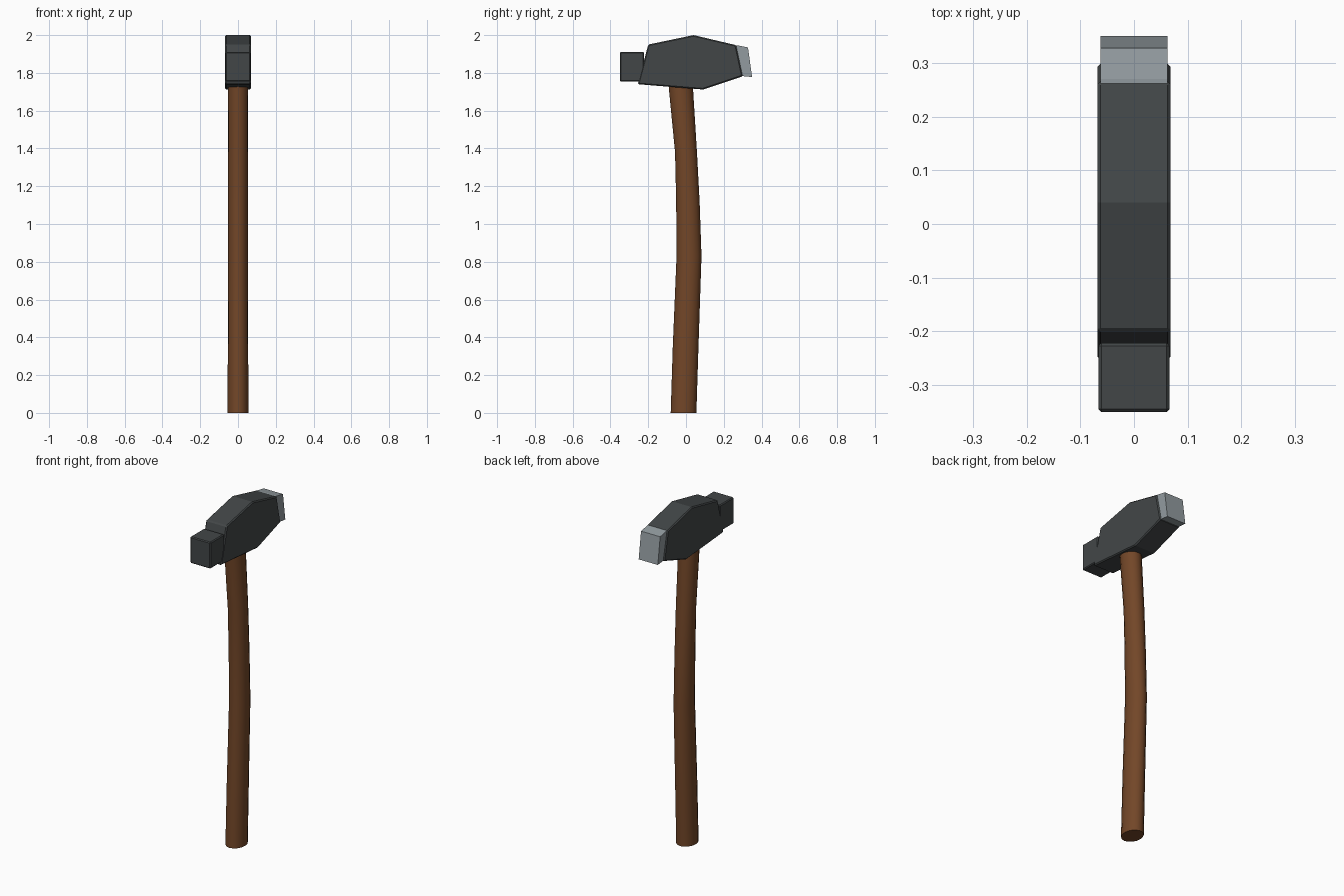
import bpy, bmesh
from math import cos, sin, pi

if "Cube" in bpy.data.objects:
    bpy.data.objects.remove(bpy.data.objects["Cube"])


def material(name, rgb):
    m = bpy.data.materials.new(name)
    m.diffuse_color = (*rgb, 1)
    m.use_nodes = True
    m.node_tree.nodes["Principled BSDF"].inputs["Base Color"].default_value = m.diffuse_color
    return m


def finish(name, bm, mat):
    bmesh.ops.recalc_face_normals(bm, faces=bm.faces)
    me = bpy.data.meshes.new(name)
    bm.to_mesh(me)
    bm.free()
    me.materials.append(mat)
    ob = bpy.data.objects.new(name, me)
    bpy.context.collection.objects.link(ob)
    return ob


def side_profile(name, points, half_width, mat, bevel=0):
    """Extrude a (y, z) outline across x, with an optional small edge bevel."""
    bm = bmesh.new()
    face = bm.faces.new([bm.verts.new((-half_width, y, z)) for y, z in points])
    ext = bmesh.ops.extrude_face_region(bm, geom=[face])
    moved = [v for v in ext["geom"] if isinstance(v, bmesh.types.BMVert)]
    bmesh.ops.translate(bm, verts=moved, vec=(2 * half_width, 0, 0))
    ob = finish(name, bm, mat)
    if bevel:
        mod = ob.modifiers.new("bevel", "BEVEL")
        mod.width = bevel
        mod.segments = 1
        mod.limit_method = "ANGLE"
        mod.angle_limit = 1.0
    return ob


iron = material("dark_iron", (0.055, 0.062, 0.064))
steel = material("bright_steel", (0.29, 0.33, 0.35))
wood = material("brown_wood", (0.17, 0.062, 0.021))

# Head: faceted body, square striking block, bright wedge-shaped edge
side_profile("head_body", [(-0.20, 1.95), (0.04, 2.0), (0.265, 1.947),
                           (0.30, 1.782), (0.09, 1.712), (-0.255, 1.74)],
             0.068, iron, 0.006)
side_profile("striking_block", [(-0.35, 1.91), (-0.222, 1.91),
                                (-0.222, 1.755), (-0.35, 1.755)],
             0.066, iron, 0.005)
side_profile("steel_edge", [(0.23, 1.945), (0.27, 1.946), (0.328, 1.935),
                            (0.35, 1.778), (0.298, 1.783), (0.25, 1.79)],
             0.062, steel)

# Handle: oval rings (z, centre y, x radius, y radius) following a gentle bend
SIDES = 16
rings = [(0, -0.013, 0.055, 0.068), (0.35, -0.002, 0.054, 0.068),
         (0.83, 0.016, 0.052, 0.066), (1.12, 0.010, 0.052, 0.062),
         (1.38, 0.0, 0.053, 0.058), (1.72, -0.027, 0.054, 0.064),
         (1.80, -0.033, 0.054, 0.064)]
bm = bmesh.new()
loops = [[bm.verts.new((rx * cos(2 * pi * i / SIDES),
                        cy + ry * sin(2 * pi * i / SIDES), z))
          for i in range(SIDES)] for z, cy, rx, ry in rings]
for a, b in zip(loops, loops[1:]):
    for i in range(SIDES):
        j = (i + 1) % SIDES
        bm.faces.new((a[i], a[j], b[j], b[i]))
bm.faces.new(loops[0])
bm.faces.new(loops[-1])
handle = finish("handle", bm, wood)
bpy.context.view_layer.objects.active = handle
handle.select_set(True)
bpy.ops.object.shade_smooth_by_angle(angle=0.7)
